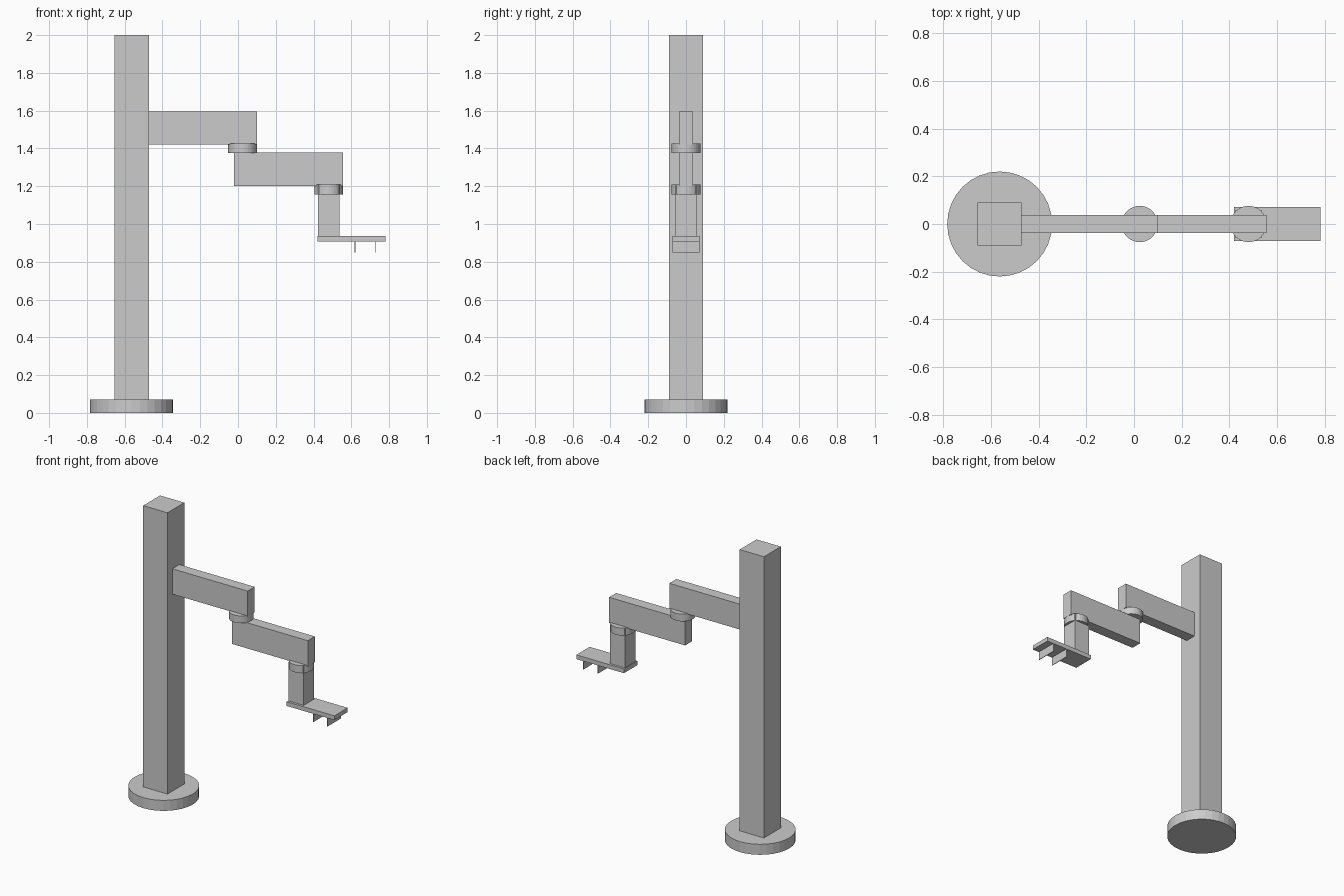
import bpy

if "Cube" in bpy.data.objects:
    bpy.data.objects.remove(bpy.data.objects["Cube"])


def box(name, x, y, z):
    """Box from (min, max) ranges in x and z, and a half width in y."""
    bpy.ops.mesh.primitive_cube_add(size=1, location=(sum(x) / 2, 0, sum(z) / 2))
    ob = bpy.context.object
    ob.name = name
    ob.scale = (x[1] - x[0], 2 * y, z[1] - z[0])
    bpy.ops.object.transform_apply(location=False, rotation=False, scale=True)
    return ob


def disc(name, x, radius, z):
    """Flat-shaded upright cylinder centred on y = 0."""
    bpy.ops.mesh.primitive_cylinder_add(vertices=32, radius=radius, depth=z[1] - z[0],
                                        location=(x, 0, sum(z) / 2))
    bpy.context.object.name = name


# Base and column
disc("base", -0.563, 0.22, (0, 0.072))
box("column", (-0.655, -0.471), 0.091, (0.07, 2.0))

# Two arm links with a pivot under each
box("upper_arm", (-0.475, 0.10), 0.038, (1.422, 1.596))
disc("elbow_pivot", 0.024, 0.076, (1.376, 1.426))
box("forearm", (-0.02, 0.556), 0.038, (1.202, 1.378))
disc("wrist_pivot", 0.48, 0.076, (1.157, 1.208))

# Wrist post, running up through its pivot
box("wrist_post", (0.423, 0.537), 0.056, (0.93, 1.204))

# Gripper plate with two thin fingers
box("gripper_plate", (0.42, 0.781), 0.072, (0.907, 0.936))
for i, x in enumerate((0.62, 0.729)):
    box(f"gripper_finger_{i + 1}", (x - 0.002, x + 0.002), 0.072, (0.85, 0.908))
